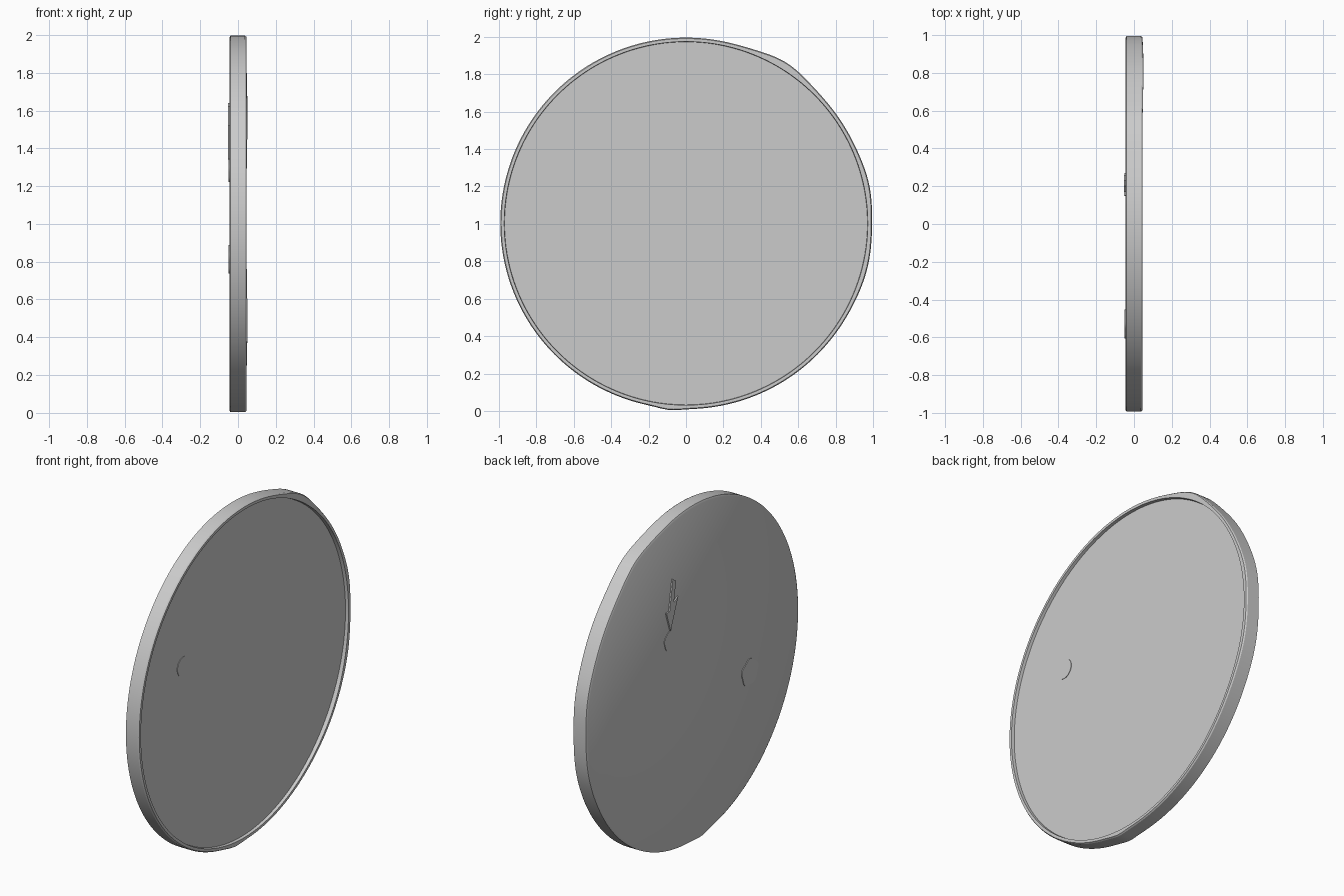
import bpy, bmesh, math

if "Cube" in bpy.data.objects:
    bpy.data.objects.remove(bpy.data.objects["Cube"])

CZ = 1.003          # height of the disc centre
SEG = 192


def bump(a, centre, width):
    d = (a - centre + 180) % 360 - 180
    return math.exp(-(d / width) ** 2)


def make_object(name, bm, angle=30):
    bmesh.ops.recalc_face_normals(bm, faces=bm.faces)
    mesh = bpy.data.meshes.new(name)
    bm.to_mesh(mesh)
    bm.free()
    ob = bpy.data.objects.new(name, mesh)
    bpy.context.collection.objects.link(ob)
    bpy.ops.object.select_all(action='DESELECT')
    ob.select_set(True)
    bpy.context.view_layer.objects.active = ob
    bpy.ops.object.shade_smooth_by_angle(angle=math.radians(angle))
    return ob


# Disc body: profile (x, radius, outer weight) lathed about the x axis
profile = [(-0.046, 0.982, 1), (-0.040, 0.993, 1), (0.036, 0.993, 1),
           (0.044, 0.988, 1), (0.044, 0.972, 0), (0.026, 0.970, 0)]
bm = bmesh.new()
rings = []
for x, r, w in profile:
    ring = []
    for i in range(SEG):
        a = 360 * i / SEG
        # hand-worn rim: dented swelling upper right, small swellings elsewhere
        dr = 0.020 * bump(a, 58, 9) + 0.008 * bump(a, 12, 9) + 0.006 * bump(a, -14, 10)
        dr += 0.009 * bump(a, 265, 4)
        lip = 0.006 * (bump(a, 35, 18) + bump(a, -32, 18)) if x > 0.03 else 0
        rr = r + dr * w
        y = min(rr * math.cos(math.radians(a)), 0.997)
        z = CZ + rr * math.sin(math.radians(a))
        ring.append(bm.verts.new((x + lip, y, max(z, 0))))
    rings.append(ring)
for p, q in zip(rings, rings[1:]):
    for i in range(SEG):
        j = (i + 1) % SEG
        bm.faces.new((p[i], p[j], q[j], q[i]))
bm.faces.new(rings[0])       # flat back
bm.faces.new(rings[-1])      # recessed front panel
make_object("rimmed_disc", bm)


# Low relief patches: outline in (y, z) raised from a face
def relief(name, outline, x0, x1):
    bm = bmesh.new()
    face = bm.faces.new([bm.verts.new((x0, y, z)) for y, z in outline])
    out = bmesh.ops.extrude_face_region(bm, geom=[face])
    for v in out['geom']:
        if isinstance(v, bmesh.types.BMVert):
            v.co.x = x1
    return make_object(name, bm)


def circle(y, z, r, wobble=0.0):
    pts = []
    for i in range(40):
        t = math.tau * i / 40
        k = r * (1 + wobble * math.sin(5 * t))
        pts.append((y + k * math.cos(t), z + k * math.sin(t)))
    return pts


relief("front_button", circle(-0.55, 1.25, 0.058), 0.020, 0.029)
relief("back_button", circle(-0.53, 0.81, 0.075, 0.06), -0.040, -0.050)
relief("back_pad", circle(0.21, 1.28, 0.06, 0.04), -0.040, -0.049)
relief("back_ridge", [(0.22, 1.34), (0.26, 1.46), (0.23, 1.46), (0.20, 1.64),
                      (0.17, 1.62), (0.19, 1.50), (0.15, 1.52)], -0.040, -0.054)
